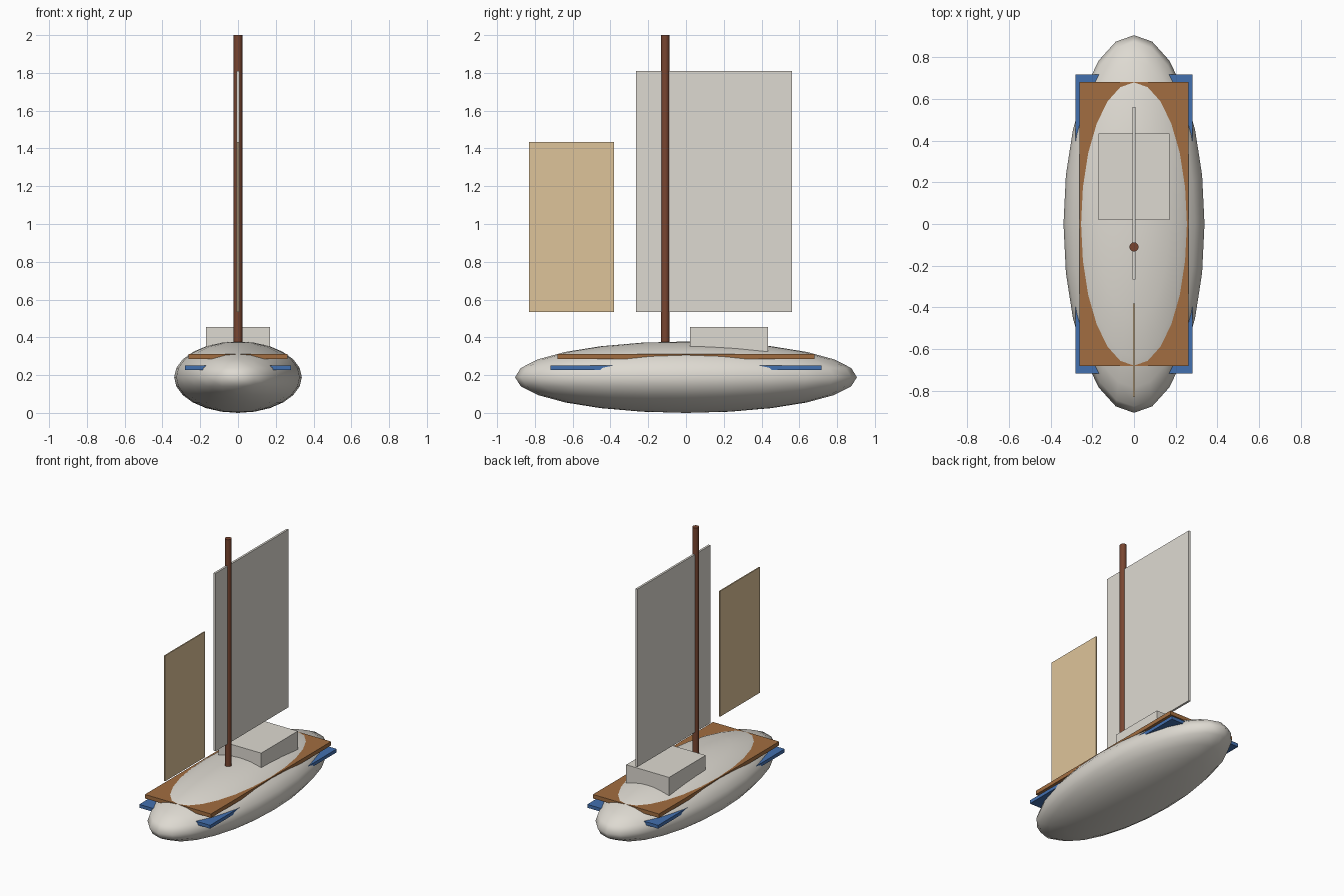
import bpy
from math import radians

cube = bpy.data.objects.get("Cube")
if cube:
    bpy.data.objects.remove(cube, do_unlink=True)


def material(name, rgb):
    m = bpy.data.materials.new(name)
    m.use_nodes = True
    m.diffuse_color = (*rgb, 1)
    bsdf = next(n for n in m.node_tree.nodes if n.type == "BSDF_PRINCIPLED")
    bsdf.inputs["Base Color"].default_value = (*rgb, 1)
    return m


cream = material("cream", (0.73, 0.70, 0.64))
tan = material("tan_canvas", (0.73, 0.55, 0.32))
wood = material("deck_wood", (0.36, 0.155, 0.052))
dark_wood = material("dark_wood", (0.19, 0.06, 0.03))
blue = material("blue", (0.055, 0.16, 0.43))


def finish(name, mat):
    ob = bpy.context.object
    ob.name = name
    ob.data.materials.append(mat)
    bpy.ops.object.transform_apply(location=False, rotation=False, scale=True)
    return ob


def box(name, mat, x_half, y_range, z_range):
    (y0, y1), (z0, z1) = y_range, z_range
    bpy.ops.mesh.primitive_cube_add(size=1, location=(0, (y0 + y1) / 2, (z0 + z1) / 2))
    bpy.context.object.scale = (2 * x_half, y1 - y0, z1 - z0)
    return finish(name, mat)


# Hull: smooth flattened ellipsoid
bpy.ops.mesh.primitive_uv_sphere_add(segments=24, ring_count=12, radius=1, location=(0, 0, 0.189))
bpy.context.object.scale = (0.338, 0.905, 0.189)
finish("hull", cream)
bpy.ops.object.shade_smooth()

# Deck and trim slabs, crossed by the hull
box("deck", wood, 0.262, (-0.68, 0.68), (0.284, 0.312))
box("blue_trim", blue, 0.281, (-0.717, 0.717), (0.226, 0.25))

# Cabin, sunk into the hull
box("cabin", cream, 0.17, (0.02, 0.435), (0.29, 0.456))

# Mast
mast_bottom, mast_top = 0.3, 2.0
bpy.ops.mesh.primitive_cylinder_add(vertices=12, radius=0.0225, depth=mast_top - mast_bottom,
                                    location=(0, -0.11, (mast_top + mast_bottom) / 2))
finish("mast", dark_wood)
bpy.ops.object.shade_smooth_by_angle(angle=radians(40))

# Sails
box("main_sail", cream, 0.0075, (-0.265, 0.562), (0.535, 1.81))
box("front_sail", tan, 0.004, (-0.83, -0.38), (0.535, 1.435))
